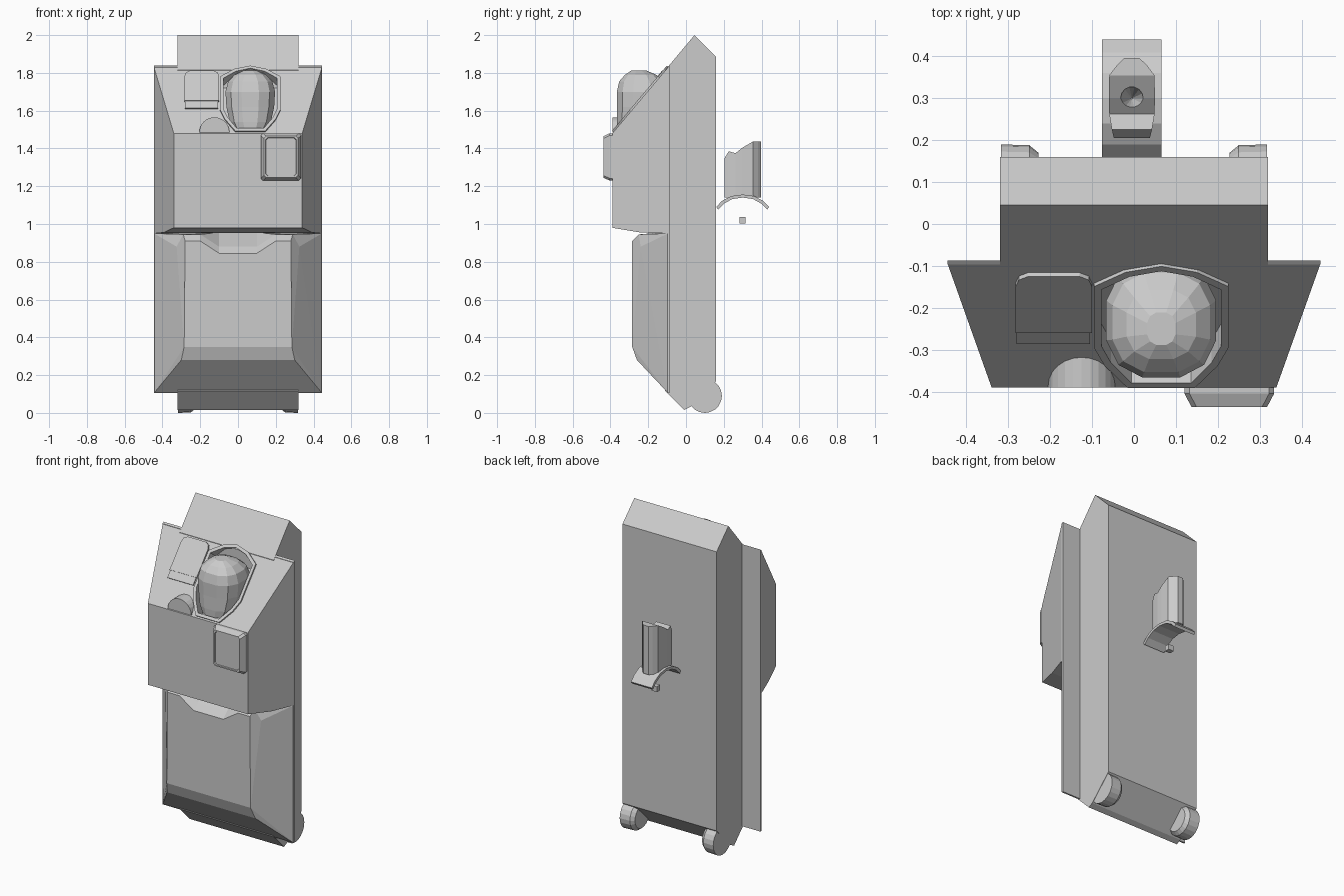
import bpy, bmesh, math
from mathutils import Vector

if "Cube" in bpy.data.objects:
    bpy.data.objects.remove(bpy.data.objects["Cube"])


def finish(name, bm):
    bmesh.ops.recalc_face_normals(bm, faces=bm.faces[:])
    me = bpy.data.meshes.new(name)
    bm.to_mesh(me)
    bm.free()
    ob = bpy.data.objects.new(name, me)
    bpy.context.collection.objects.link(ob)
    return ob


def loft(name, rings, closed=False):
    """Skin a list of equal-length rings; cap the ends or close the loop."""
    bm = bmesh.new()
    vs = [[bm.verts.new(p) for p in r] for r in rings]
    n = len(vs[0])
    pairs = list(zip(vs, vs[1:])) + ([(vs[-1], vs[0])] if closed else [])
    for a, b in pairs:
        for i in range(n):
            bm.faces.new((a[i], a[(i + 1) % n], b[(i + 1) % n], b[i]))
    if not closed:
        bm.faces.new(vs[0])
        bm.faces.new(vs[-1])
    return finish(name, bm)


def hull(name, pts):
    bm = bmesh.new()
    for p in pts:
        bm.verts.new(p)
    bmesh.ops.convex_hull(bm, input=bm.verts[:])
    bmesh.ops.dissolve_limit(bm, angle_limit=0.01, verts=bm.verts[:], edges=bm.edges[:])
    return finish(name, bm)


def prism_x(name, yz, x0, x1):
    return loft(name, [[(x, y, z) for y, z in yz] for x in (x0, x1)])


def subtract(ob, cutter):
    m = ob.modifiers.new("cut", 'BOOLEAN')
    m.operation, m.object, m.solver = 'DIFFERENCE', cutter, 'EXACT'
    cutter.hide_render = True
    cutter.hide_set(True)


# Sloped top panel: place (x, z) outlines on its plane, lifted along its normal
NORMAL = Vector((0, -0.765, 0.645))


def on_slope(xz, lift):
    return [Vector((x, -0.39 + (z - 1.48) / 1.187, z)) + NORMAL * lift for x, z in xz]


# Rear slab and thin flange
prism_x("back_slab", [(-.11, .115), (-.01, .015), (.02, .03), (.16, .17), (.16, 1.885),
                      (.045, 2.0), (-.11, 1.815)], -.32, .32)
prism_x("flange", [(-.097, .105), (-.087, .105), (-.087, 1.838), (-.097, 1.83)], -.445, .445)

# Upper housing
upper = hull("upper_housing", [(s * x, y, z) for s in (-1, 1) for x, y, z in (
    (.445, -.095, .95), (.445, -.095, 1.83), (.34, -.39, 1.48), (.34, -.39, .98),
    (.393, -.24, .955))])

# Lower panel with grip notch (half the points, mirrored)
half = [(.285, -.285, .35), (.3, -.26, .28), (.445, -.095, .105), (.445, -.095, .95),
        (.325, -.24, .88), (.28, -.285, .91), (.2, -.285, .91), (.1, -.285, .845),
        (.29, -.25, .945), (.2, -.25, .945), (.1, -.25, .88), (.1, -.13, .955)]
bm = bmesh.new()
R = [bm.verts.new(p) for p in half]
L = [bm.verts.new((-x, y, z)) for x, y, z in half]
for S in (R, L):
    for f in ((0, 1, 2), (0, 2, 4), (2, 3, 4), (0, 4, 8, 5), (5, 6, 9, 8), (6, 7, 10, 9),
              (3, 4, 8), (9, 10, 11), (8, 9, 11, 3)):
        bm.faces.new([S[i] for i in f])
for a, b in ((0, 1), (1, 2), (7, 10), (10, 11), (11, 3), (2, 3)):
    bm.faces.new((R[a], R[b], L[b], L[a]))
bm.faces.new([R[i] for i in (0, 5, 6, 7)] + [L[i] for i in (7, 6, 5, 0)])
finish("lower_panel", bm)

# Window frame around the head, and its recess
outer = [(.065, 1.832), (.15, 1.815), (.225, 1.775), (.225, 1.60), (.2, 1.55), (.145, 1.487),
         (-.015, 1.487), (-.07, 1.55), (-.095, 1.60), (-.095, 1.775), (-.02, 1.815)]
inner = [(.065 + (x - .065) * .89, 1.66 + (z - 1.66) * .92) for x, z in outer]
loft("window_frame", [on_slope(outer, -.01), on_slope(outer, .01),
                      on_slope(inner, .01), on_slope(inner, -.01)], closed=True)
subtract(upper, loft("window_cutter", [on_slope(inner, -.06), on_slope(inner, .06)]))

# Faceted head lying in the window
rings = []
for z, rx, ry, cy in ((1.495, .085, .09, -.275), (1.54, .112, .11, -.258), (1.62, .13, .135, -.233),
                      (1.70, .135, .14, -.23), (1.755, .12, .122, -.235),
                      (1.79, .085, .085, -.24), (1.813, .035, .04, -.25)):
    ring = []
    for i in range(12):
        a = math.tau * (i + .5) / 12
        c, s = math.cos(a), math.sin(a)
        ring.append((.065 + rx * math.copysign(abs(c) ** .8, c),
                     cy + ry * math.copysign(abs(s) ** .8, s), z))
    rings.append(ring)
loft("head", rings)

# Name plate with rounded top and lip below
plate = [(-.283, 1.645), (-.1, 1.645), (-.1, 1.775), (-.108, 1.795), (-.13, 1.805),
         (-.253, 1.805), (-.275, 1.795), (-.283, 1.775)]
loft("slope_plate", [on_slope(plate, -.01), on_slope(plate, .012)])
lip = [(-.28, 1.61), (-.105, 1.61), (-.105, 1.65), (-.28, 1.65)]
loft("plate_lip", [on_slope(lip, -.01), on_slope(lip, .008)])

# Half-round bump at the front edge of the slope
arc = [(-.125 + .08 * math.cos(math.pi * i / 12), 1.485 + .08 * math.sin(math.pi * i / 12))
       for i in range(13)]
loft("edge_bump", [[(x, y, z) for x, z in arc] for y in (-.39, -.30)])


# Bevelled box with inset face
def rect(x, z, y, c=.012):
    cx, cz = .2275, 1.355
    q = [(x, z - c), (x - c, z), (c - x, z), (-x, z - c), (-x, c - z), (c - x, -z), (x - c, -z), (x, c - z)]
    return [(cx + u, y, cz + v) for u, v in q]


loft("control_box", [rect(.107, .125, -.38), rect(.107, .125, -.405), rect(.09, .11, -.437),
                     rect(.082, .102, -.437), rect(.08, .10, -.431)])

# Rear rollers
for side, s in (("left", -1), ("right", 1)):
    loft("roller_" + side, [[(s * x, .1 + r * math.cos(math.tau * i / 20),
                              .09 + r * math.sin(math.tau * i / 20)) for i in range(20)]
                            for x, r in ((.318, .09), (.25, .088), (.228, .07))])

# Detached fitting behind: curved saddle
CX = -.005
top = [(.16, 1.09), (.19, 1.122), (.24, 1.148), (.30, 1.156), (.36, 1.148), (.41, 1.122), (.44, 1.09)]
low = [(.43, 1.076), (.40, 1.107), (.355, 1.132), (.30, 1.14), (.245, 1.132), (.20, 1.107), (.17, 1.076)]
prism_x("saddle", top + low, CX - .071, CX + .071)

# Detached fitting: upright post with stepped, sloping top and conical socket
stations = [(.205, .043, 1.35), (.226, .048, 1.385), (.262, .054, 1.375), (.30, .055, 1.405),
            (.355, .054, 1.437), (.38, .035, 1.437), (.396, .018, 1.437)]
post = loft("post", [[(CX - w, y, 1.14), (CX + w, y, 1.14), (CX + w, y, h), (CX - w, y, h)]
                     for y, w, h in stations])
cone = loft("socket_cutter", [[(CX + r * math.cos(math.tau * i / 14), .3 + r * math.sin(math.tau * i / 14), z)
                               for i in range(14)] for z, r in ((1.33, .002), (1.405, .027), (1.46, .028))])
subtract(post, cone)

# Small block under the saddle
prism_x("saddle_block", [(.284, 1.003), (.316, 1.003), (.316, 1.036), (.284, 1.036)], CX - .018, CX + .018)
